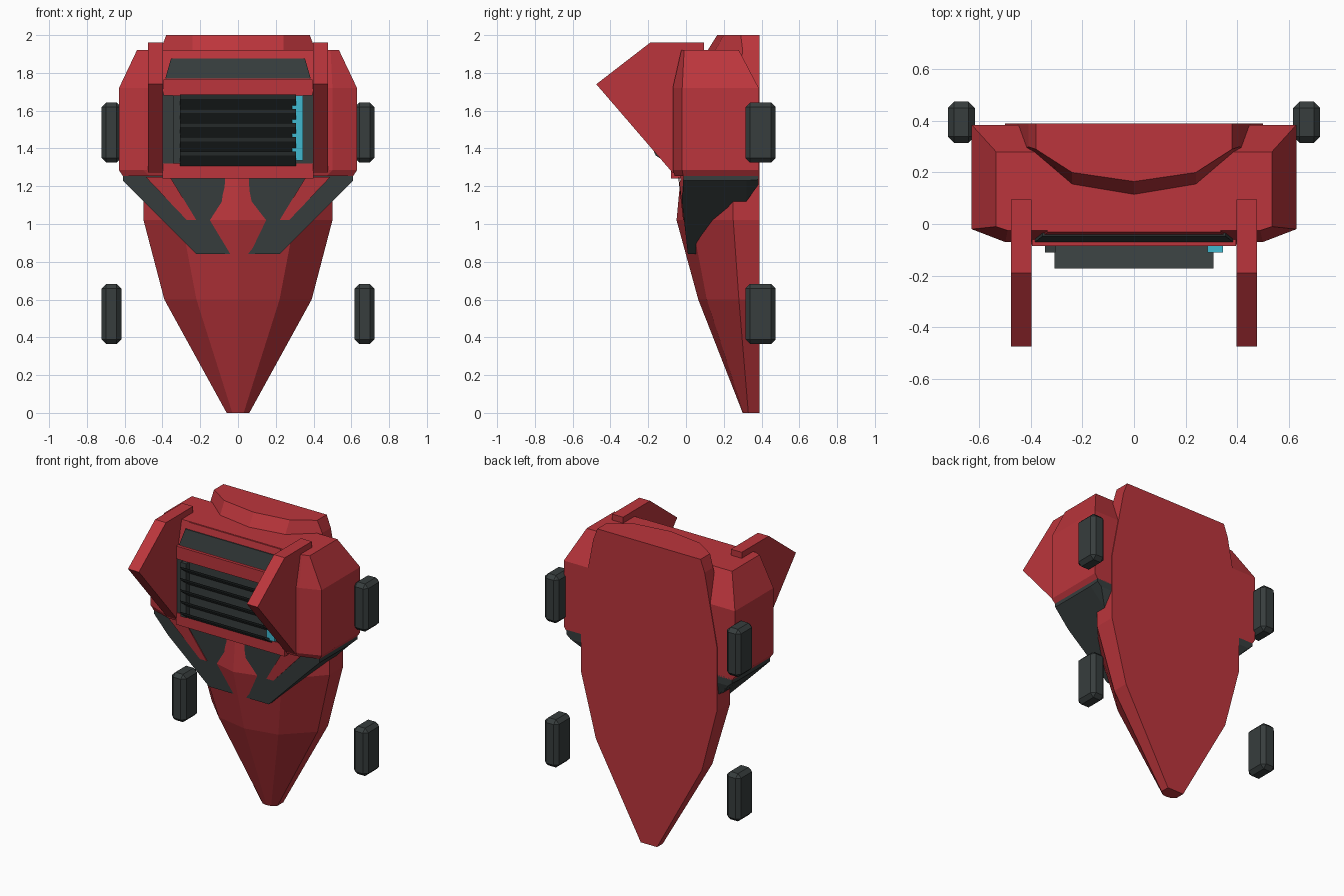
import bpy, bmesh

cube = bpy.data.objects.get("Cube")
if cube:
    bpy.data.objects.remove(cube, do_unlink=True)


def material(name, rgb):
    m = bpy.data.materials.new(name)
    m.use_nodes = True
    m.diffuse_color = (*rgb, 1)
    m.node_tree.nodes["Principled BSDF"].inputs["Base Color"].default_value = (*rgb, 1)
    return m


RED = material("red", (0.5, 0.036, 0.045))
DARK = material("charcoal", (0.038, 0.047, 0.047))
CYAN = material("cyan", (0.05, 0.48, 0.63))


def loft(name, rings, mat):
    """Skin a list of equal rings and cap both ends."""
    bm = bmesh.new()
    loops = [[bm.verts.new(p) for p in ring] for ring in rings]
    n = len(loops[0])
    for a, b in zip(loops, loops[1:]):
        for i in range(n):
            j = (i + 1) % n
            bm.faces.new((a[i], a[j], b[j], b[i]))
    bm.faces.new(loops[0])
    bm.faces.new(loops[-1])
    bmesh.ops.recalc_face_normals(bm, faces=bm.faces)
    mesh = bpy.data.meshes.new(name)
    bm.to_mesh(mesh)
    bm.free()
    ob = bpy.data.objects.new(name, mesh)
    bpy.context.collection.objects.link(ob)
    mesh.materials.append(mat)
    return ob


def mirrored(half):
    """Complete a half outline across x = 0 (points with x = 0 stay single)."""
    return half + [(-x, v) for x, v in reversed(half) if x > 0]


def box(name, x, y, z, mat, bevel=0):
    ring = [(x[0], y[0]), (x[1], y[0]), (x[1], y[1]), (x[0], y[1])]
    ob = loft(name, [[(a, b, h) for a, b in ring] for h in z], mat)
    if bevel:
        mod = ob.modifiers.new("chamfer", "BEVEL")
        mod.width = bevel
        mod.segments = 1
    return ob


def side_prism(name, outline, x0, x1, mat):
    return loft(name, [[(x, y, z) for y, z in outline] for x in (x0, x1)], mat)


def plate(name, outline, front, back, mat):
    """Front-facing plate whose face follows front(x, z)."""
    return loft(name, [[(x, front(x, z), z) for x, z in outline],
                       [(x, back(x, z), z) for x, z in outline]], mat)


# Tapering shield body: z, half width, side y, crease x, crease y, ridge y
BACK = 0.39
sections = [
    (0.00, 0.06, 0.33, 0.03, 0.305, 0.30),
    (0.60, 0.39, 0.28, 0.22, 0.11, 0.065),
    (1.02, 0.50, 0.25, 0.30, 0.03, -0.05),
    (1.45, 0.50, 0.25, 0.28, 0.05, -0.01),
    (1.92, 0.41, 0.30, 0.24, 0.155, 0.115),
    (2.00, 0.38, 0.29, 0.24, 0.20, 0.165),
]
loft("shield_body", [[(x, y, z) for x, y in
     mirrored([(w, BACK), (w, sy), (cx, cy), (0, ry)])[::1]]
     for z, w, sy, cx, cy, ry in sections], RED)

# Upper housing with chamfered corners: z, front x, front y, side x, side y, back y
housing = [
    (1.255, 0.47, -0.06, 0.61, -0.015, 0.385),
    (1.285, 0.50, -0.07, 0.63, -0.02, 0.385),
    (1.72, 0.50, -0.07, 0.63, -0.02, 0.385),
    (1.92, 0.49, -0.025, 0.535, -0.01, 0.28),
]
loft("upper_housing", [[(x, y, z) for x, y in
     mirrored([(sx, by), (sx, sy), (fx, fy)])]
     for z, fx, fy, sx, sy, by in housing], RED)


# Dark V-shaped collar under the housing
def collar_front(x, z):
    return 0.01 - 0.1125 * (z - 0.84) + 0.2 * max(0, abs(x) - 0.5)


collar = mirrored([(0.61, 1.265), (0.61, 1.23), (0.5, 1.12), (0.22, 0.84)])
collar_end = mirrored([(0.61, 1.265), (0.61, 1.235), (0.58, 1.21), (0.22, 1.21)])
loft("collar", [[(x, collar_front(x, z), z) for x, z in collar],
                [(x, 0.32, z) for x, z in collar],
                [(x, 0.385, z) for x, z in collar_end]], DARK)

# Red insets on the collar
for side, s in (("left", 1), ("right", -1)):
    inset = [(s * x, z) for x, z in
             ((0.49, 1.25), (0.36, 1.25), (0.22, 1.02), (0.27, 1.02))]
    plate(side + "_collar_inset", inset,
          lambda x, z: collar_front(x, z) - 0.005, collar_front, RED)


# Dark window strip on the sloping upper front
def slope(x, z):
    return -0.07 + 0.225 * (z - 1.72)


plate("window_surround", mirrored([(0.335, 1.918), (0.40, 1.70)]),
      lambda x, z: slope(x, z) - 0.006, lambda x, z: slope(x, z) + 0.02, RED)
plate("window", mirrored([(0.355, 1.875), (0.385, 1.77)]),
      lambda x, z: slope(x, z) - 0.012, slope, DARK)

# Grille backing, frame bars and posts
box("grille_back", (-0.40, 0.40), (-0.076, -0.05), (1.31, 1.69), DARK)
box("grille_top_bar", (-0.395, 0.395), (-0.085, -0.05), (1.68, 1.765), RED)
box("grille_bottom_bar", (-0.40, 0.40), (-0.08, -0.03), (1.24, 1.32), RED)
box("right_grille_post", (-0.345, -0.305), (-0.11, -0.07), (1.32, 1.68), DARK)
box("left_light_strip", (0.285, 0.345), (-0.11, -0.07), (1.335, 1.68), CYAN)

# Louvre slats, tipped up towards the front
for i in range(5):
    h = 1.385 + 0.075 * i
    side_prism("slat_%d" % (i + 1),
               [(-0.172, h), (-0.16, h - 0.022), (-0.07, h - 0.085), (-0.07, h - 0.06)],
               -0.308, 0.308, DARK)

# Fins, and four rounded-off pads
fin = [(0.095, 1.96), (-0.19, 1.96), (-0.475, 1.74), (-0.07, 1.27), (0.095, 1.27)]
for side, s in (("left", 1), ("right", -1)):
    side_prism(side + "_fin", fin, s * 0.397, s * 0.477, RED)
    for level, z in (("lower", 0.365), ("upper", 1.325)):
        box(side + "_" + level + "_pad", sorted((s * 0.618, s * 0.722)),
            (0.315, 0.475), (z, z + 0.318), DARK, 0.024)
